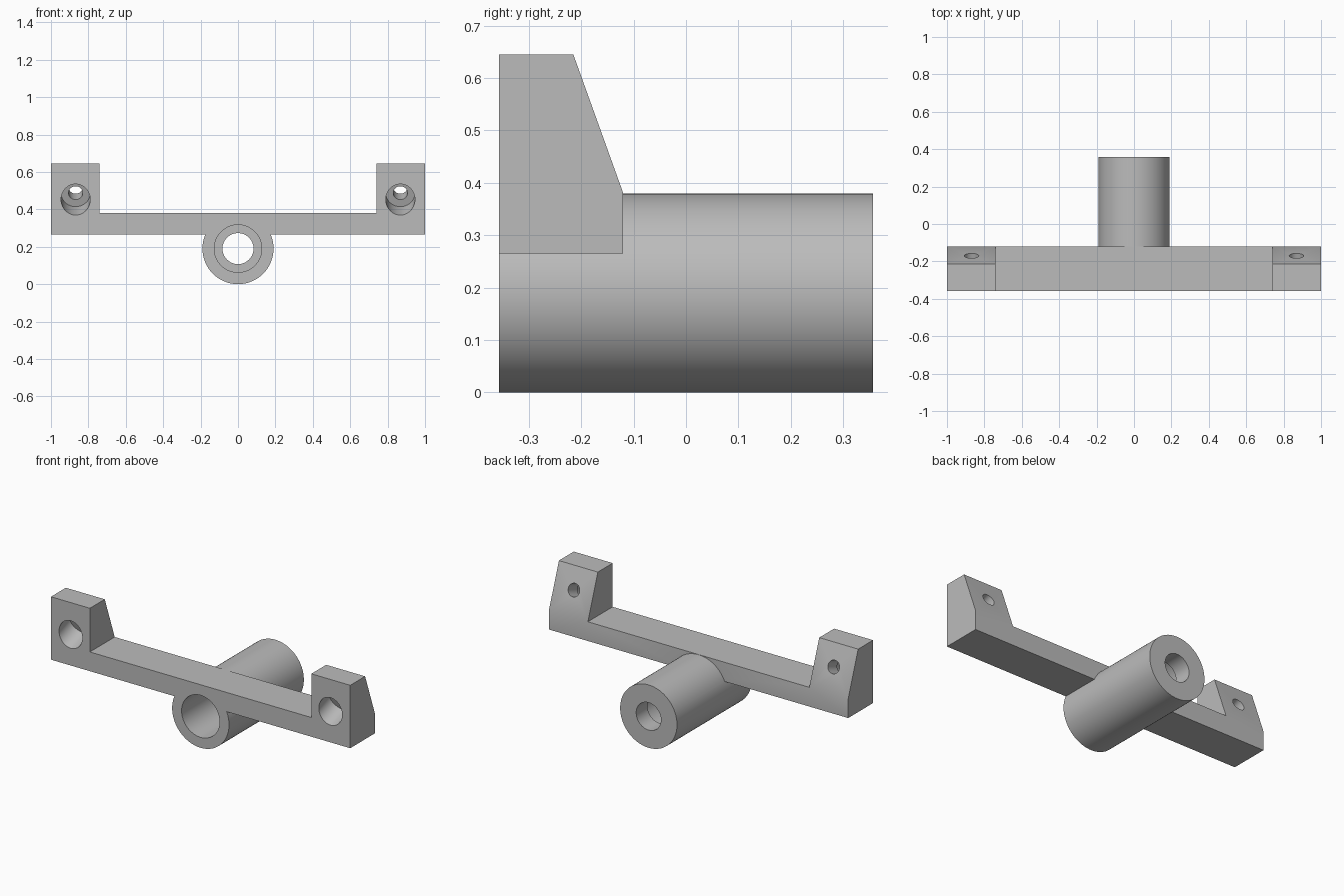
import bpy, bmesh, math
from mathutils import Matrix

cube = bpy.data.objects.get("Cube")
if cube:
    bpy.data.objects.remove(cube, do_unlink=True)

grey = bpy.data.materials.new("plain grey")
grey.use_nodes = True
colour = (0.5, 0.5, 0.5, 1)
grey.diffuse_color = colour
grey.node_tree.nodes["Principled BSDF"].inputs["Base Color"].default_value = colour

FRONT, BACK, REAR_FACE = -0.357, 0.357, -0.12
BASE, BAR_TOP, PAD_TOP, PAD_EDGE = 0.265, 0.381, 0.645, -0.215
TUBE_R = 0.19


def finish(bm, name):
    bmesh.ops.recalc_face_normals(bm, faces=bm.faces)
    mesh = bpy.data.meshes.new(name)
    bm.to_mesh(mesh)
    bm.free()
    mesh.materials.append(grey)
    ob = bpy.data.objects.new(name, mesh)
    bpy.context.collection.objects.link(ob)
    return ob


def extrude_x(name, outline, x0, x1):
    """Solid with a (y, z) outline running from x0 to x1."""
    bm = bmesh.new()
    face = bm.faces.new([bm.verts.new((x0, y, z)) for y, z in outline])
    new = bmesh.ops.extrude_face_region(bm, geom=[face])["geom"]
    verts = [v for v in new if isinstance(v, bmesh.types.BMVert)]
    bmesh.ops.translate(bm, verts=verts, vec=(x1 - x0, 0, 0))
    return finish(bm, name)


def lathe_y(name, profile, origin=(0, 0, 0), tilt=0, sides=64):
    """Solid turned about y from (y, radius) steps, then tilted and placed."""
    bm = bmesh.new()
    rings = []
    for y, r in profile:
        angles = [math.tau * i / sides for i in range(sides)]
        rings.append([bm.verts.new((r * math.sin(a), y, r * math.cos(a))) for a in angles])
    for a, b in zip(rings, rings[1:]):
        for i in range(sides):
            j = (i + 1) % sides
            bm.faces.new((a[i], a[j], b[j], b[i]))
    bm.faces.new(rings[0])
    bm.faces.new(rings[-1])
    bm.transform(Matrix.Translation(origin) @ Matrix.Rotation(tilt, 4, 'X'))
    return finish(bm, name)


def combine(target, tool, operation):
    mod = target.modifiers.new(tool.name, 'BOOLEAN')
    mod.operation, mod.solver, mod.object = operation, 'EXACT', tool
    bpy.context.view_layer.objects.active = target
    bpy.ops.object.modifier_apply(modifier=mod.name)
    bpy.data.objects.remove(tool, do_unlink=True)


# Crossbar with a sloped-back mounting pad at each end
bracket = extrude_x("bracket", [(FRONT, BASE), (REAR_FACE, BASE),
                                (REAR_FACE, BAR_TOP), (PAD_EDGE, PAD_TOP),
                                (FRONT, PAD_TOP)], -1, 1)
gap = extrude_x("pad_gap", [(-1, BAR_TOP), (1, BAR_TOP), (1, 1), (-1, 1)], -0.74, 0.74)
combine(bracket, gap, 'DIFFERENCE')

# Tube under the bar, with a wide bore that narrows near the back
tube = lathe_y("tube", [(FRONT, TUBE_R), (BACK, TUBE_R)], (0, 0, TUBE_R), sides=96)
combine(bracket, tube, 'UNION')
bore = lathe_y("bore", [(-0.5, 0.127), (0.25, 0.127), (0.25, 0.083), (0.5, 0.083)],
               (0, 0, TUBE_R))
combine(bracket, bore, 'DIFFERENCE')

# Counterbored screw holes, square to the sloped faces
tilt = math.atan2(REAR_FACE - PAD_EDGE, PAD_TOP - BAR_TOP)
for side in (-1, 1):
    hole = lathe_y("screw_hole", [(-0.1, 0.078), (0.105, 0.078), (0.105, 0.038), (0.4, 0.038)],
                   (side * 0.868, FRONT, 0.452), tilt, 48)
    combine(bracket, hole, 'DIFFERENCE')

bpy.ops.object.select_all(action='DESELECT')
bracket.select_set(True)
bpy.context.view_layer.objects.active = bracket
bpy.ops.object.shade_smooth_by_angle(angle=math.radians(30))
